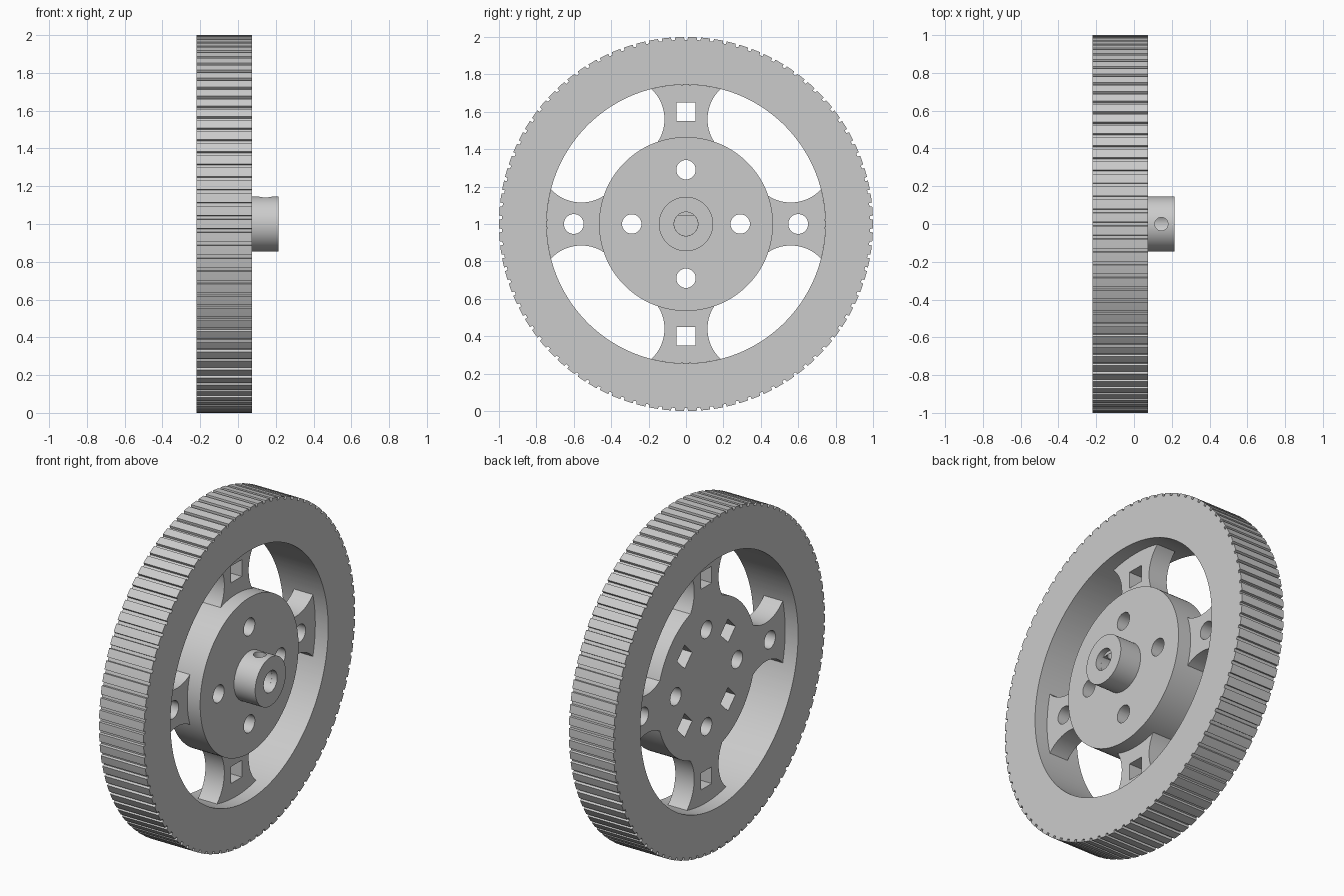
import bpy, bmesh, math
from math import sin, cos, pi, radians

if "Cube" in bpy.data.objects:
    bpy.data.objects.remove(bpy.data.objects["Cube"])

CZ = 1.0                      # axle height
BACK, FRONT, TIP = -0.22, 0.075, 0.215
WEB0, WEB1 = -0.135, -0.01    # spoke thickness range
HUB_R, RIM_IN = 0.465, 0.745


def polar(r, a):
    """Point in the wheel plane (y, z), angle measured from +y."""
    return (r * cos(a), CZ + r * sin(a))


def circle(r, n=48, y=0.0, z=0.0):
    return [(y + r * cos(2 * pi * i / n), CZ + z + r * sin(2 * pi * i / n)) for i in range(n)]


def square(half, rad, a):
    """Square facing along the radius, at radius rad and angle a."""
    return [(rad * cos(a) + half * (u * cos(a) - v * sin(a)),
             CZ + rad * sin(a) + half * (u * sin(a) + v * cos(a)))
            for u, v in ((-1, -1), (1, -1), (1, 1), (-1, 1))]


def finish(name, bm):
    bmesh.ops.recalc_face_normals(bm, faces=bm.faces)
    me = bpy.data.meshes.new(name)
    bm.to_mesh(me)
    bm.free()
    ob = bpy.data.objects.new(name, me)
    bpy.context.collection.objects.link(ob)
    return ob


def loft(name, sections, closed=False):
    """Skin loops given as (x, [(y, z)...]); caps the ends, or closes the chain."""
    bm = bmesh.new()
    loops = [[bm.verts.new((x, y, z)) for y, z in pts] for x, pts in sections]
    pairs = list(zip(loops, loops[1:]))
    if closed:
        pairs.append((loops[-1], loops[0]))
    for a, b in pairs:
        for i in range(len(a)):
            j = (i + 1) % len(a)
            bm.faces.new((a[i], a[j], b[j], b[i]))
    if not closed:
        bm.faces.new(loops[0])
        bm.faces.new(loops[-1])
    return finish(name, bm)


def prism(name, pts, x0, x1):
    return loft(name, [(x0, pts), (x1, pts)])


def activate(ob):
    bpy.ops.object.select_all(action='DESELECT')
    ob.select_set(True)
    bpy.context.view_layer.objects.active = ob


def cut(ob, cutter):
    cutter.hide_render = True
    mod = ob.modifiers.new("cut", 'BOOLEAN')
    mod.operation, mod.solver, mod.object = 'DIFFERENCE', 'EXACT', cutter
    activate(ob)
    bpy.ops.object.modifier_apply(modifier=mod.name)
    bpy.data.objects.remove(cutter)


parts = []

# Rim with grooved tread
outer, inner = [], []
for k in range(90):
    for deg, r in ((-1.4, 1.0), (0, 1.0), (1.4, 1.0), (1.5, 0.985), (2.5, 0.985)):
        a = radians(4 * k + deg)
        outer.append(polar(r, a))
        inner.append(polar(RIM_IN, a))
parts.append(loft("rim", [(BACK, inner), (BACK, outer), (FRONT, outer), (FRONT, inner)], closed=True))

# Hub disc with shaft boss
hub = loft("hub", [(WEB0, circle(HUB_R, 128)), (FRONT, circle(HUB_R, 128)),
                   (FRONT, circle(0.145, 128)), (TIP, circle(0.145, 128))])
parts.append(hub)

# Hub bolt holes and square nut pockets in the back
for k in range(4):
    a = k * pi / 2
    cut(hub, prism("bolt_cutter", circle(0.052, 32, 0.29 * cos(a), 0.29 * sin(a)), -0.3, 0.3))
    cut(hub, prism("pocket_cutter", square(0.05, 0.29, a + pi / 4), -0.3, -0.03))

# Blind shaft bore: round mouth, then flat-topped
cut(hub, prism("bore_cutter", circle(0.064), 0.18, 0.3))
flat = [(y, min(z, CZ + 0.045)) for y, z in circle(0.0635)]
flat = [p for i, p in enumerate(flat)
        if p[1] < CZ + 0.045 or flat[i - 1][1] < CZ + 0.045 or flat[(i + 1) % 48][1] < CZ + 0.045]
cut(hub, prism("flat_bore_cutter", flat, -0.06, 0.19))

# Set screw hole through the top of the boss
bpy.ops.mesh.primitive_cylinder_add(vertices=32, radius=0.035, depth=0.2, location=(0.145, 0, CZ + 0.12))
cut(hub, bpy.context.object)

# Four waisted spokes: side arcs are circles centred beside each spoke
ARC_Y, ARC_R, ARC = 0.337, 0.56, 0.222
d, phi = math.hypot(ARC_Y, ARC_R), math.atan2(ARC_Y, ARC_R)


def half_angle(r):
    return phi - math.acos((d * d + r * r - ARC * ARC) / (2 * d * r))


radii = [HUB_R + (RIM_IN - HUB_R) * i / 20 for i in range(21)]
h0, h1 = half_angle(HUB_R), half_angle(RIM_IN)
steps = [i / 4 - 1 for i in range(1, 8)]
for k in range(4):
    a = k * pi / 2
    pts = [polar(r, a - half_angle(r)) for r in radii]
    pts += [polar(RIM_IN, a + h1 * s) for s in steps]
    pts += [polar(r, a + half_angle(r)) for r in reversed(radii)]
    pts += [polar(HUB_R, a - h0 * s) for s in steps]
    spoke = prism(f"spoke_{k + 1}", pts, WEB0, WEB1)
    hole = square(0.05, 0.6, a) if k % 2 else circle(0.053, 32, 0.6 * cos(a))
    cut(spoke, prism("spoke_cutter", hole, -0.3, 0.2))
    parts.append(spoke)

# Smooth round walls, crisp edges
for ob in parts:
    activate(ob)
    bpy.ops.object.shade_smooth_by_angle(angle=radians(30))
